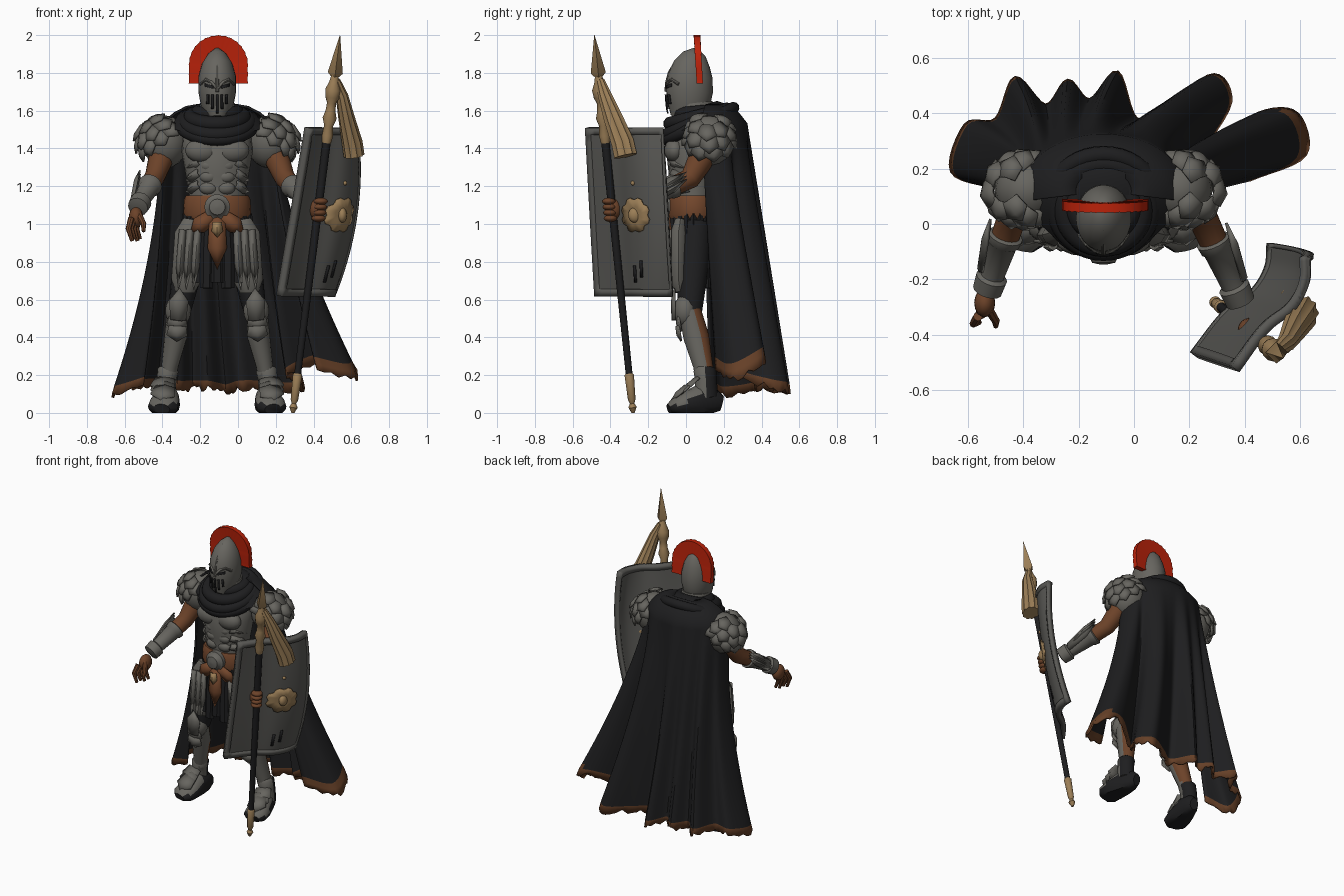
import bpy, bmesh, math, random
from math import sin, cos, pi, sqrt
from mathutils import Vector as V, Matrix

random.seed(4)
if "Cube" in bpy.data.objects:
    bpy.data.objects.remove(bpy.data.objects["Cube"])
MID = -.11  # body centre line


def material(name, *rgb):
    m = bpy.data.materials.new(name)
    m.use_nodes = True
    m.diffuse_color = (*rgb, 1)
    m.node_tree.nodes["Principled BSDF"].inputs["Base Color"].default_value = (*rgb, 1)
    return m


steel = material("steel grey", .135, .13, .115)
shield_grey = material("shield grey", .1, .098, .09)
black = material("black cloth", .013, .013, .014)
skin = material("brown skin", .15, .055, .022)
leather = material("brown leather", .17, .062, .025)
hem_brown = material("hem brown", .13, .05, .02)
red = material("crest red", .5, .016, .003)
tan = material("tan bronze", .33, .21, .095)


def mesh(name, verts, faces, *mats, rule=None, thick=0):
    bm = bmesh.new()
    vs = [bm.verts.new(v) for v in verts]
    for f in faces:
        bm.faces.new([vs[i] for i in f])
    for v in [v for v in bm.verts if not v.link_faces]:
        bm.verts.remove(v)
    bmesh.ops.recalc_face_normals(bm, faces=bm.faces)
    if rule:
        for f in bm.faces:
            f.material_index = rule(f.calc_center_median(), f.normal)
    me = bpy.data.meshes.new(name)
    bm.to_mesh(me)
    bm.free()
    for m in mats:
        me.materials.append(m)
    me.shade_smooth()
    me.set_sharp_from_angle(angle=.75)
    ob = bpy.data.objects.new(name, me)
    bpy.context.collection.objects.link(ob)
    if thick:
        mod = ob.modifiers.new("thickness", "SOLIDIFY")
        mod.thickness, mod.offset = thick, 0
    return ob


def grid_faces(rows, cols, wrap=False):
    return [(r * cols + c, r * cols + (c + 1) % cols, (r + 1) * cols + (c + 1) % cols, (r + 1) * cols + c)
            for r in range(rows - 1) for c in range(cols if wrap else cols - 1)]


def loft(name, rings, *mats, n=16, rule=None, flute=0, floor=False):
    """Closed skin over ellipses (x, y, z, radius a, radius b) along a path."""
    verts = []
    for i, (*p, a, b) in enumerate(rings):
        t = (V(rings[min(i + 1, len(rings) - 1)][:3]) - V(rings[max(i - 1, 0)][:3])).normalized()
        ax = (V((1, 0, 0)) - t * t.x).normalized()
        ay = t.cross(ax)
        for k in range(n):
            g = 2 * pi * k / n
            s = 1 - flute * (k % 2)
            q = V(p) + ax * a * s * cos(g) + ay * b * s * sin(g)
            verts.append((q.x, q.y, max(q.z, 0) if floor else q.z))
    faces = grid_faces(len(rings), n, True)
    faces += [tuple(range(n)), tuple(range(len(verts) - n, len(verts)))]
    return mesh(name, verts, faces, *mats, rule=rule)


def ball(name, centre, size, mat):
    bm = bmesh.new()
    bmesh.ops.create_uvsphere(bm, u_segments=16, v_segments=10, radius=1,
                              matrix=Matrix.Translation(centre) @ Matrix.Diagonal((*size, 1)))
    ob = mesh(name, [v.co for v in bm.verts], [[v.index for v in f.verts] for f in bm.faces], mat)
    bm.free()
    return ob


def leaf(name, base, tip, width, out, mat):
    """Pointed armour plate with a raised middle ridge."""
    base, tip, out = V(base), V(tip), V(out).normalized()
    side = (tip - base).cross(out).normalized() * width / 2
    m = base.lerp(tip, .6)
    pts = [base - side * .8, base + out * .012, base + side * .8, m + side, m + out * .015, m - side, tip]
    return mesh(name, pts, [(0, 1, 4, 5), (1, 2, 3, 4), (3, 6, 4), (4, 6, 5)], mat, thick=.01)


def catmull(points, k):
    p = [V(q) for q in points]
    p = [p[0] * 2 - p[1]] + p + [p[-1] * 2 - p[-2]]
    out = []
    for a, b, c, d in zip(p, p[1:], p[2:], p[3:]):
        for t in [j / k for j in range(k)]:
            out.append((b * 2 + (c - a) * t + (a * 2 - b * 5 + c * 4 - d) * t * t
                        + (b * 3 - a - c * 3 + d) * t ** 3) / 2)
    return out + [p[-2]]


# Torso and muscled breastplate
loft("breastplate", [(MID, y, z, a, b) for y, z, a, b in (
    (.04, 1, .165, .12), (.04, 1.15, .15, .118), (.04, 1.25, .165, .13), (.04, 1.38, .188, .148),
    (.07, 1.48, .18, .13), (.09, 1.58, .09, .08))], steel, n=24)
for s in (-1, 1):
    ball("chest_muscle", (MID + s * .08, -.06, 1.39), (.09, .055, .065), steel)
    for z in (1.31, 1.25, 1.19):
        ball("stomach_muscle", (MID + s * .045, -.058, z), (.05, .035, .036), steel)
        leaf("rib_plate", (MID + s * .1, -.075, z + .02), (MID + s * .165, .02, z - .02), .05, (s, -1, 0), steel)

# Belt, buckle and hanging flap
loft("belt", [(MID, .04, z, a, a * .76) for z, a in ((1.03, .172), (1.05, .18), (1.13, .176), (1.15, .165))], leather, n=24)
loft("buckle", [(MID, y, 1.09, r, r) for y, r in ((-.07, .068), (-.11, .068), (-.118, .052), (-.14, .042), (-.147, .01))], steel)
leaf("belt_flap", (MID, -.1, 1.04), (MID, -.105, .76), .1, (0, -1, 0), leather)
leaf("flap_ornament", (MID, -.12, 1.01), (MID, -.125, .93), .055, (0, -1, 0), tan)
for s in (-1, 1):
    leaf("flap_wing", (MID + s * .03, -.1, 1.04), (MID + s * .14, -.08, .96), .09, (0, -1, 0), leather)

# Skirt of hanging strips
for k in range(20):
    g = 2 * pi * k / 20
    c, d = cos(g), sin(g)
    loft("skirt_strip", [(MID + r * c, .04 + .72 * r * d, z, .034, .02)
                         for r, z in ((.15, 1.05), (.18, .85), (.185, .66 + .03 * (k % 2)))], black, n=6)

# Legs, mirrored
plate_front = lambda c, nrm: 0 if nrm.y < .2 else 1
toe_cap = lambda c, nrm: 0 if nrm.z > .25 and c.y < .07 and c.z > .045 else 1
for s in (-1, 1):
    at = lambda off, *rest: (MID + s * off, *rest)
    loft("thigh", [at(.1, .05, 1.0, .09, .09), at(.15, .04, .8, .085, .085), at(.2, .02, .54, .06, .065)], black)
    loft("thigh_plate", [at(.13, -.03, 1.02, .05, .03), at(.145, -.04, .95, .08, .045), at(.165, -.04, .7, .078, .045),
                         at(.17, -.03, .64, .05, .03)], steel, n=10)
    for off in (-.04, 0, .04):
        leaf("thigh_ridge", at(.143 + off, -.08, .97), at(.165 + off, -.08, .65), .04, (0, -1, 0), steel)
    ball("knee_guard", at(.207, -.005, .54), (.068, .062, .085), steel)
    leaf("knee_crest", at(.207, -.06, .49), at(.2, -.06, .66), .1, (0, -1, 0), steel)
    for z in (.48, .43):
        leaf("knee_lame", at(.21, -.04, z + .03), at(.215, -.025, z - .05), .11, (0, -1, 0), steel)
    loft("shin", [at(.21, .02, .54, .056, .06), at(.22, .055, .4, .06, .068), at(.25, .09, .25, .045, .052),
                  at(.27, .11, .12, .045, .05)], steel, skin, rule=plate_front)
    loft("boot_collar", [at(.258, .1, .24, .046, .05), at(.26, .1, .225, .056, .06), at(.268, .105, .18, .052, .058),
                         at(.272, .11, .08, .052, .06)], steel, black, rule=lambda c, nrm: int(nrm.y > .1))
    loft("boot", [at(.245, .19, .05, .03, .04), at(.25, .15, .06, .052, .07), at(.265, .08, .065, .066, .09),
                  at(.278, 0, .045, .082, .068), at(.288, -.06, .03, .08, .05), at(.295, -.09, .02, .045, .028)],
         steel, black, rule=toe_cap, floor=True)
    for y, z in ((.05, .155), (.02, .13), (-.01, .11)):
        leaf("instep_plate", at(.275, y + .01, z + .025), at(.3, y - .065, z - .045), .13, (0, -.5, 1), steel)

    # Layered shoulder guards, scales sloping outward
    dome = V(at(.275, .125, 1.435))
    ball("shoulder_guard", dome, (.12, .125, .14), steel)
    axis = V((s * .6, 0, .8))
    e1, e2 = V((0, .9, 0)), axis.cross(V((0, s, 0)))
    for th, count, rad in ((1.05, 8, .136), (.7, 7, .141), (.3, 5, .145)):
        def on_dome(t, g, r):
            d = axis * cos(t) + (e1 * cos(g) - e2 * sin(g)) * sin(t)
            return dome + V((d.x * r, d.y * r, d.z * r))
        for k in range(count):
            g = pi * (-.12 + 1.24 * (k + random.random() * .25) / (count - 1))
            leaf("shoulder_scale", on_dome(th, g, rad), on_dome(th + .62, g, rad + .025),
                 .1, on_dome(th + .3, g, 1) - dome, steel)

# Arms: shoulder, elbow, wrist
arms = {"right": ((-.38, .13, 1.43), (-.44, .03, 1.25), (-.53, -.24, 1.09)),
        "left": ((.17, .13, 1.43), (.25, .02, 1.24), (.385, -.28, 1.1))}
for side, (sh, el, wr) in arms.items():
    s = -1 if side == "right" else 1
    a, b, c = V(sh), V(el), V(wr)
    loft(side + "_arm", [(*a, .065, .065), (*a.lerp(b, .5), .066, .068), (*b, .054, .056),
                         (*b.lerp(c, .3), .052, .05), (*c, .03, .032)], skin)
    loft(side + "_bracer", [(*b.lerp(c, t), r, r) for t, r in
                            ((.25, .05), (.27, .064), (.36, .06), (.38, .053), (.8, .044), (.83, .058), (1, .054), (1.02, .03))], steel)
    for lift in (-.035, 0, .035):
        out = V((s, .2, lift * 8))
        leaf(side + "_bracer_fin", b.lerp(c, .75) + out * .043, b.lerp(c, .1) + out * .07 + V((0, 0, .03)), .05, out, steel)

# Open right hand
ball("right_palm", (-.54, -.285, 1.035), (.038, .052, .055), skin)
for k in range(4):
    y, x = -.335 + k * .024, -.565 + k * .014
    loft("right_finger", [(x, y, 1.03, .017, .017), (x - .015, y - .025, .975, .015, .015),
                          (x + .005, y - .02, .91 + .01 * (k % 2), .01, .01)], skin, n=8)
loft("right_thumb", [(-.525, -.31, 1.05, .018, .018), (-.5, -.35, 1.0, .015, .015), (-.5, -.37, .96, .009, .009)], skin, n=8)

# Spear
butt, point = V((.29, -.28, 0)), V((.54, -.485, 2))


def spear_part(name, profile, mat, n=12):
    return loft(name, [(*butt.lerp(point, z / 2), r, r) for z, r in profile], mat, n=n)


spear_part("spear_shaft", ((.18, .018), (1.45, .022)), black)
spear_part("spear_butt", ((0, .008), (.03, .022), (.05, .012), (.07, .02), (.2, .025), (.21, .018)), tan)
spear_part("spear_socket", ((1.43, .024), (1.47, .03), (1.52, .024), (1.56, .037), (1.6, .026), (1.64, .024),
                            (1.67, .037), (1.71, .042), (1.75, .026), (1.79, .018)), tan)
spear_part("spear_head", ((1.77, .012), (1.8, .04), (2, .001)), tan, n=4)
loft("spear_tassel", [(.52, -.455, 1.76, .022, .025), (.55, -.43, 1.68, .033, .038), (.575, -.385, 1.56, .044, .053),
                      (.605, -.335, 1.43, .055, .063), (.615, -.32, 1.36, .055, .064)], tan, n=20, flute=.15)
ball("left_palm", (.415, -.385, 1.08), (.04, .045, .055), skin)
for k in range(4):
    p = butt.lerp(point, (1.03 + k * .03) / 2)
    ball("left_finger", p + V((.008, -.014, 0)), (.038, .036, .019), skin)

# Curved shield
profile = catmull([(.3, -.505, 0), (.41, -.36, 0), (.51, -.28, 0), (.56, -.19, 0), (.565, -.1, 0)], 6)
COLS, ROWS = len(profile), 25


def shield_point(u, v, off=0):
    f = u * (COLS - 1)
    i = min(int(f), COLS - 2)
    p = profile[i].lerp(profile[i + 1], f - i)
    bow = .06 * u * (1 - (2 * v - 1) ** 2)
    slant = v - .5
    return p + V(((.15 - .03 * u) * slant + bow + .84 * off, -.05 * slant - .54 * off, .62 + .89 * v))


def shield_sheet(name, off, thick, keep):
    verts = [shield_point(c / (COLS - 1), r / (ROWS - 1), off) for r in range(ROWS) for c in range(COLS)]
    cells = grid_faces(ROWS, COLS)
    mesh(name, verts, [f for f in cells if keep(f[0] // COLS, f[0] % COLS)], shield_grey, thick=thick)


shield_sheet("shield", -.012, .024, lambda r, c: True)
shield_sheet("shield_rim", -.01, .038, lambda r, c: r in (0, ROWS - 2) or c in (0, COLS - 2))
disc = []
for ring in (.05, .5, 1):
    for k in range(24):
        r = ring * (1 - .14 * (k % 3 == 0))
        disc.append(shield_point(.53 + .22 * r * cos(pi * k / 12), .48 + .105 * r * sin(pi * k / 12), .006))
mesh("shield_emblem", disc, grid_faces(3, 24, True) + [tuple(range(24))], tan, thick=.009)
ball("shield_boss", shield_point(.53, .48, .005), (.025, .035, .04), tan)
ball("shield_stud", shield_point(.52, .67), (.012, .012, .012), tan)
for u, v in ((.48, .08), (.58, .11)):
    gash = [shield_point(u + du, v + dv, .003) for dv in (0, .05, .1) for du in (-.018, .018)]
    mesh("shield_gash", gash, grid_faces(3, 2), black, thick=.006)

# Helmet
helm = ((1.55, .055, .07, -.015), (1.62, .085, .112, .012), (1.7, .1, .124, .018), (1.78, .1, .12, .022),
        (1.85, .08, .095, .032), (1.9, .048, .06, .045), (1.93, .01, .012, .05))
loft("helmet", [(MID, y, z, a, b) for z, a, b, y in helm], steel, n=24)
loft("neck_guard", [(MID, .045, 1.6, .098, .108), (MID, .04, 1.64, .09, .1)], steel, n=24)


def face_point(x, z, off=.004):
    lo, hi = next((p, q) for p, q in zip(helm, helm[1:]) if p[0] <= z <= q[0])
    a, b, y = (V(lo[1:]).lerp(V(hi[1:]), (z - lo[0]) / (hi[0] - lo[0])))
    return V((MID + x, y - b * sqrt(max(0, 1 - (x / a) ** 2)) - off, z))


def slit(name, x, z0, z1, half, slope=0):
    verts = [face_point(x + h, z0 + (z1 - z0) * k / 4 + slope * h) for k in range(5) for h in (-half, half)]
    mesh(name, verts, grid_faces(5, 2), black, thick=.008)


for x in (-.05, -.025, 0, .025, .05):
    slit("face_slit", x, 1.585 + abs(x), 1.685, .0055)
for s in (-1, 1):
    slit("eye_slit", s * .043, 1.722, 1.738, .022, s * .25)
    loft("brow_ridge", [(*face_point(s * x, z, 0), .009, .009) for x, z in ((.004, 1.72), (.03, 1.75), (.06, 1.765), (.088, 1.74))], steel, n=8)
loft("helmet_ridge", [(*face_point(0, z, 0), .009, .009) for z in (1.7, 1.75, 1.8, 1.86, 1.9)], steel, n=8)

# Horseshoe crest, solid down to the helmet
path = [(1, 0, -.1 + .025 * k) for k in range(4)]
path += [(cos(pi * k / 28), sin(pi * k / 28), 0) for k in range(29)]
path += [(-1, 0, -.025 * k) for k in range(1, 5)]
verts = []
for i, (c, d, drop) in enumerate(path):
    r, w = .157 - .003 * (i % 2), .018 - .002 * (i % 2)
    for rad, t in ((.05, -w * .8), (r, -w), (r, w), (.05, w * .8)):
        z = 1.843 + rad * d + drop
        verts.append((MID + .006 + rad * c, .07 - .06 * (z - 1.8) + t, z))
mesh("helmet_crest", verts, grid_faces(len(path), 4, True) + [(0, 1, 2, 3), tuple(range(len(verts) - 4, len(verts)))], red)

# Mantle and cowl: stacked folds of cloth around the neck
loft("mantle", [(MID, .07, 1.62, .1, .1), (MID, .085, 1.575, .2, .17), (MID, .1, 1.52, .262, .205), (MID, .1, 1.5, .25, .19)], black, n=32)
for major, minor, y, z, tilt in ((.1, .04, .07, 1.59, .1), (.14, .04, .055, 1.565, .25), (.17, .038, .06, 1.54, .4), (.195, .032, .075, 1.53, .45)):
    bpy.ops.mesh.primitive_torus_add(major_radius=major, minor_radius=minor, major_segments=40, minor_segments=10,
                                     location=(MID, y, z), rotation=(tilt, 0, 0))
    cowl = bpy.context.object
    cowl.name = "cowl_fold"
    cowl.data.materials.append(black)
    cowl.data.shade_smooth()

# Cape: neck to shoulders to a wavy hem, flaring near the floor
hem = catmull([(-.5, .13, .15), (-.66, .19, .1), (-.61, .36, .12), (-.5, .38, .14), (-.43, .53, .14), (-.32, .43, .13),
               (-.24, .52, .13), (-.16, .45, .13), (-.06, .55, .11), (.01, .38, .13), (.12, .44, .13), (.29, .54, .12),
               (.35, .44, .14), (.26, .27, .2), (.45, .4, .28), (.59, .4, .26), (.62, .25, .18), (.42, .16, .22)], 6)
verts, rows, cols = [], 38, len(hem)
for r in range(rows):
    v = max(0, (r - 3) / (rows - 4))
    grow = min(r, 3) / 3
    for i, h in enumerate(hem):
        along = i / (cols - 1)
        g = pi * (1.06 - 1.12 * along)
        top = V((MID + (.1 + .19 * grow) * cos(g), .12 + (.07 + .13 * grow) * sin(g), 1.63 - .1 * grow ** 2))
        p = top.lerp(h, v)
        p.x = top.x + (h.x - top.x) * v ** (1.9 - .5 * along)
        if r == rows - 1:
            p.z += random.uniform(-.02, .015)
        verts.append(p)
cape = mesh("cape", verts, grid_faces(rows, cols), black, hem_brown, thick=.012)
for poly in cape.data.polygons:
    row, col = divmod(min(poly.vertices), cols)
    poly.material_index = int(row >= rows - (3 if col > cols * .85 else 2))
